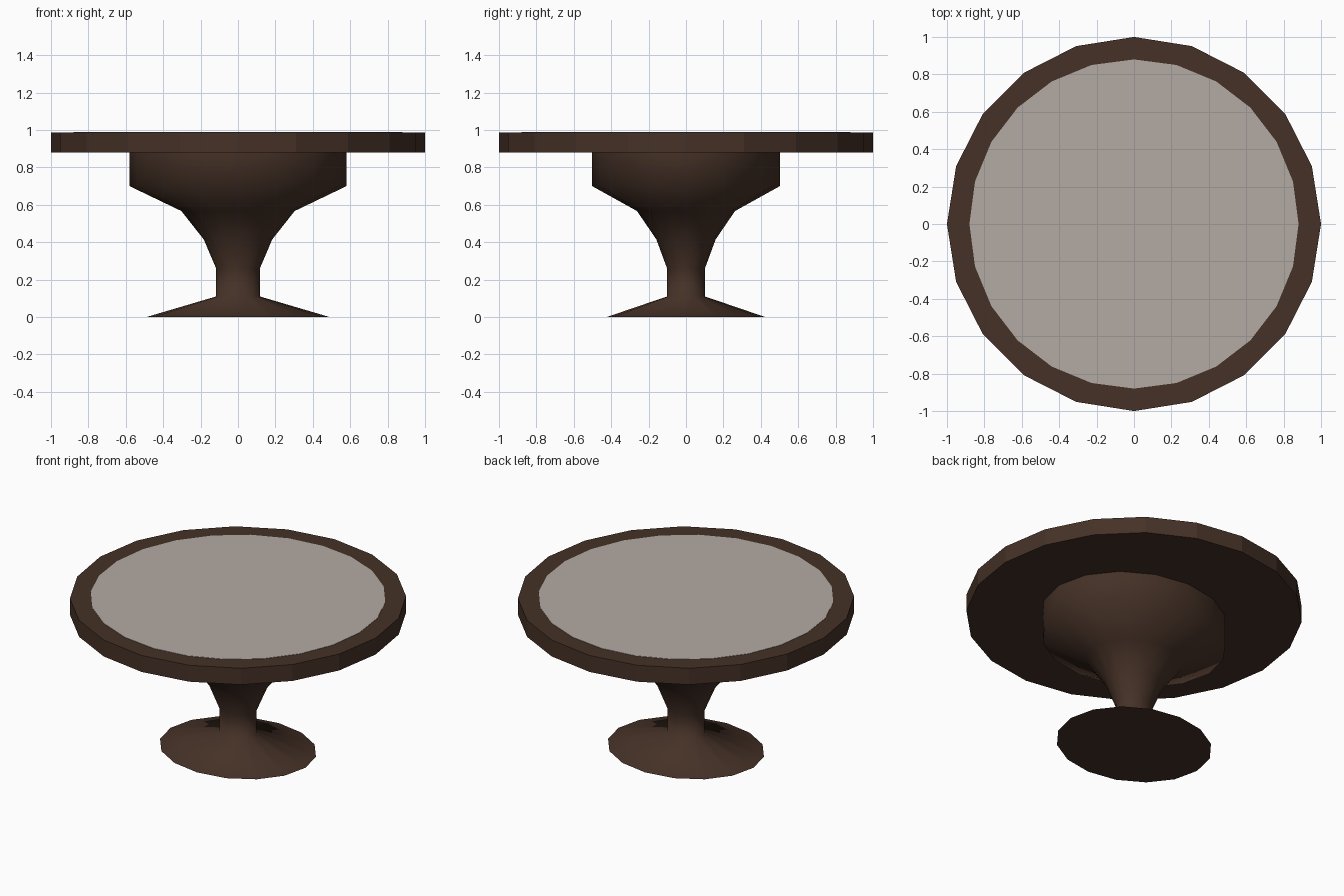
import bpy, bmesh, math

if "Cube" in bpy.data.objects:
    bpy.data.objects.remove(bpy.data.objects["Cube"])


def material(name, rgb):
    m = bpy.data.materials.new(name)
    m.diffuse_color = (*rgb, 1.0)
    m.use_nodes = True
    m.node_tree.nodes["Principled BSDF"].inputs["Base Color"].default_value = m.diffuse_color
    return m


def lathe(name, profile, sides, mat, squash=1.0, smooth=None):
    """Closed turned solid from (radius, z) points, bottom to top."""
    bm = bmesh.new()
    rings = []
    for r, z in profile:
        ring = []
        for i in range(sides):
            a = 2 * math.pi * i / sides
            ring.append(bm.verts.new((r * math.cos(a), r * squash * math.sin(a), z)))
        rings.append(ring)
    for low, high in zip(rings, rings[1:]):
        for i in range(sides):
            j = (i + 1) % sides
            bm.faces.new((low[i], low[j], high[j], high[i]))
    bm.faces.new(rings[0][::-1])
    bm.faces.new(rings[-1])
    mesh = bpy.data.meshes.new(name)
    bm.to_mesh(mesh)
    bm.free()
    mesh.materials.append(mat)
    ob = bpy.data.objects.new(name, mesh)
    bpy.context.collection.objects.link(ob)
    if smooth is not None:
        bpy.ops.object.select_all(action='DESELECT')
        ob.select_set(True)
        bpy.context.view_layer.objects.active = ob
        bpy.ops.object.shade_smooth_by_angle(angle=math.radians(smooth))
    return ob


wood = material("dark brown wood", (0.060, 0.031, 0.020))
stone = material("pale grey inlay", (0.45, 0.40, 0.37))

# Round table top, 20 flat sides
lathe("table_top", [(1.0, 0.88), (1.0, 0.988)], 20, wood)

# Pale inlay plate, 24 sides
lathe("top_inlay", [(0.88, 0.984), (0.88, 0.990)], 24, stone)

# Slightly oval turned pedestal: flared foot, neck and bowl
lathe("pedestal",
      [(0.49, 0.0), (0.117, 0.11), (0.117, 0.26), (0.183, 0.415),
       (0.303, 0.567), (0.58, 0.70), (0.58, 0.88)],
      16, wood, squash=0.865, smooth=80)
